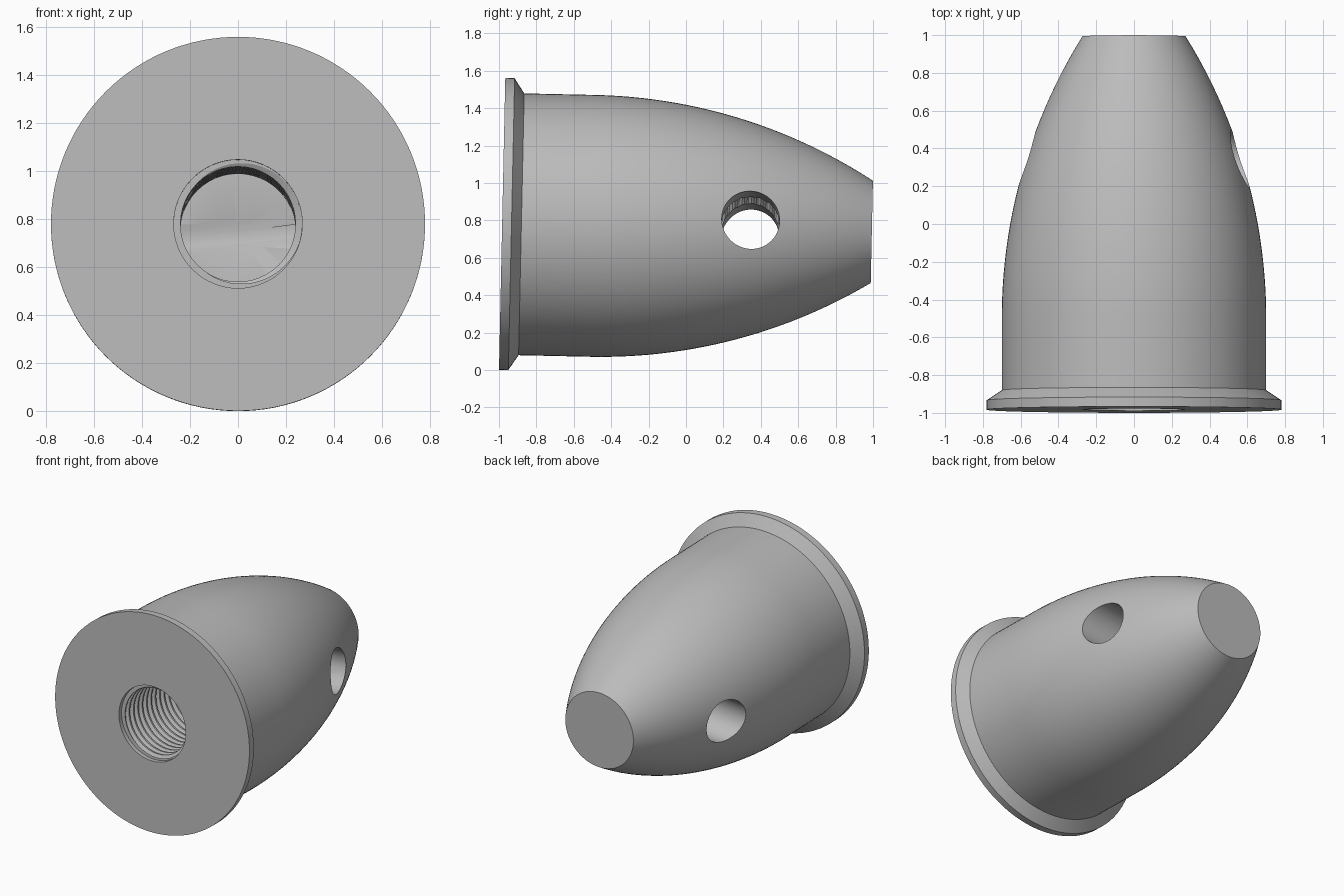
import bpy, bmesh, math
from mathutils import Matrix, Vector

cube = bpy.data.objects.get("Cube")
if cube:
    bpy.data.objects.remove(cube, do_unlink=True)

LENGTH = 1.977
TILT = 0.0215          # the nose points slightly down
PITCH = 0.05
MINOR, MAJOR = 0.24, 0.267
BORE_DEPTH = 1.5

metal = bpy.data.materials.new("plain grey metal")
metal.use_nodes = True
grey = (0.5, 0.5, 0.5, 1)
metal.diffuse_color = grey
metal.node_tree.nodes["Principled BSDF"].inputs["Base Color"].default_value = grey


def make_object(name, bm):
    bmesh.ops.recalc_face_normals(bm, faces=bm.faces)
    mesh = bpy.data.meshes.new(name)
    bm.to_mesh(mesh)
    bm.free()
    mesh.materials.append(metal)
    obj = bpy.data.objects.new(name, mesh)
    bpy.context.collection.objects.link(obj)
    return obj


def lathe(name, profile, sides):
    """Closed solid turned around local z from (radius, height) points."""
    bm = bmesh.new()
    rings = []
    for r, z in profile:
        rings.append([bm.verts.new((r * math.cos(2 * math.pi * i / sides),
                                    r * math.sin(2 * math.pi * i / sides), z))
                      for i in range(sides)])
    for low, high in zip(rings, rings[1:]):
        for i in range(sides):
            j = (i + 1) % sides
            bm.faces.new((low[i], low[j], high[j], high[i]))
    bm.faces.new(rings[0])
    bm.faces.new(rings[-1])
    return make_object(name, bm)


def thread_cutter(name, sides=48):
    """Solid screw whose ridges wind helically along local z."""
    shape = (MINOR, MINOR, MAJOR, MAJOR)
    steps = (0, 0.25, 0.55, 0.7)
    n = len(shape)
    turns = int(BORE_DEPTH / PITCH) + 1
    bm = bmesh.new()
    columns = []
    for i in range(sides):
        a = 2 * math.pi * i / sides
        columns.append([bm.verts.new((shape[k % n] * math.cos(a),
                                      shape[k % n] * math.sin(a),
                                      (k // n + steps[k % n] + i / sides - 2) * PITCH))
                        for k in range(turns * n + 1)])
    for i in range(sides):
        here, there = columns[i], columns[(i + 1) % sides]
        shift = n if i == sides - 1 else 0
        for k in range(len(here) - 1 - shift):
            bm.faces.new((here[k], there[k + shift],
                          there[k + shift + 1], here[k + 1]))
    # close each end with a fan
    rim = [e for e in bm.edges if e.is_boundary]
    middle = BORE_DEPTH / 2
    for upper in (False, True):
        edges = [e for e in rim if (e.verts[0].co.z > middle) == upper]
        height = sum(e.verts[0].co.z for e in edges) / len(edges)
        hub = bm.verts.new((0, 0, height))
        for e in edges:
            bm.faces.new((e.verts[0], e.verts[1], hub))
    return make_object(name, bm)


# Flange, cone step and curved nose as one turned body
ARC_START, ARC_RADIUS, BODY_RADIUS = 0.483, 2.83, 0.70
profile = [(0.78, 0), (0.78, 0.05), (BODY_RADIUS, 0.103)]
for i in range(25):
    t = ARC_START + (LENGTH - ARC_START) * i / 24
    drop = ARC_RADIUS - math.sqrt(ARC_RADIUS ** 2 - (t - ARC_START) ** 2)
    profile.append((BODY_RADIUS - drop, t))
body = lathe("threaded_nose_body", profile, 128)

# Cutters: threaded bore, entry recess and cross hole
bore = thread_cutter("bore_cutter")
recess = lathe("recess_cutter", [(MAJOR + 0.001, -0.15), (MAJOR + 0.001, 0.03)], 64)
cross = lathe("cross_hole_cutter", [(0.155, -1), (0.155, 1)], 64)
direction = Vector((1, -0.09, 0))
cross.data.transform(Matrix.Translation((0, 0, 1.328))
                     @ direction.to_track_quat('Z', 'Y').to_matrix().to_4x4())

cutters = (bore, recess, cross)
for cutter in cutters:
    mod = body.modifiers.new(cutter.name, 'BOOLEAN')
    mod.operation = 'DIFFERENCE'
    mod.solver = 'EXACT'
    mod.object = cutter
    cutter.hide_render = True

# Apply the cuts and drop the cutters
bpy.context.view_layer.update()
graph = bpy.context.evaluated_depsgraph_get()
cut_mesh = bpy.data.meshes.new_from_object(body.evaluated_get(graph))
body.modifiers.clear()
body.data = cut_mesh
for cutter in cutters:
    bpy.data.objects.remove(cutter, do_unlink=True)

# Lay the body down with the flange to the front
body.matrix_world = (Matrix.Translation((0, -0.983, 0.781))
                     @ Matrix.Rotation(-math.pi / 2 - TILT, 4, 'X'))
bpy.ops.object.select_all(action='DESELECT')
body.select_set(True)
bpy.context.view_layer.objects.active = body
bpy.ops.object.shade_smooth_by_angle(angle=math.radians(25))
